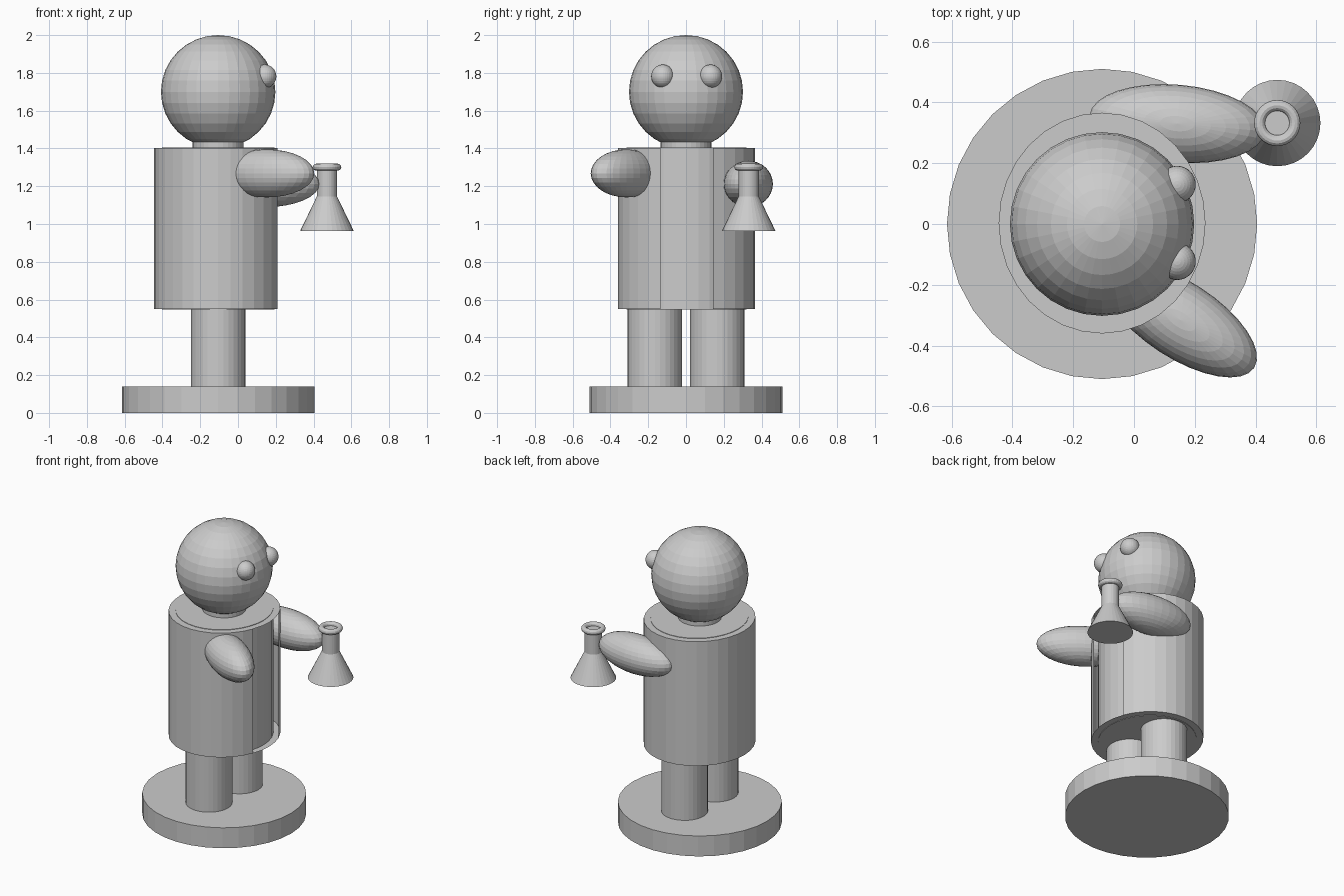
import bpy, bmesh, math

if "Cube" in bpy.data.objects:
    bpy.data.objects.remove(bpy.data.objects["Cube"])

AXIS = -0.105  # the figure stands a little left of the origin and looks along +x

grey = bpy.data.materials.new("plain grey")
grey.diffuse_color = (0.6, 0.6, 0.6, 1)
grey.use_nodes = True
grey.node_tree.nodes["Principled BSDF"].inputs["Base Color"].default_value = grey.diffuse_color


def finish(name):
    ob = bpy.context.object
    ob.name = name
    ob.data.materials.append(grey)
    return ob


def cyl(name, x, y, r, z0, z1, r_top=None, ry=None, sides=32):
    """Upright cylinder or cone frustum, optionally oval."""
    bpy.ops.mesh.primitive_cone_add(
        vertices=sides, radius1=r, radius2=r if r_top is None else r_top,
        depth=z1 - z0, location=(x, y, (z0 + z1) / 2))
    ob = finish(name)
    if ry:
        ob.scale.y = ry / r
    return ob


def ball(name, loc, size, yaw=0, lay=False):
    """Ellipsoid; lay puts the poles along its long x axis."""
    bpy.ops.mesh.primitive_uv_sphere_add(segments=32, ring_count=16, radius=1, location=loc)
    ob = finish(name)
    if lay:
        ob.scale = (size[2], size[1], size[0])
        ob.rotation_euler = (0, math.pi / 2, math.radians(yaw))
    else:
        ob.scale = size
        ob.rotation_euler.z = math.radians(yaw)
    return ob


# Stand and legs
cyl("stand", AXIS, 0, 0.51, 0, 0.14)
for side, label in ((-1, "right"), (1, "left")):
    cyl(label + "_leg", AXIS, side * 0.165, 0.145, 0.13, 0.56)

# Oval body inside a thin coat that is open at the front
cyl("body", AXIS, 0.003, 0.297, 0.547, 1.406, ry=0.318)
coat = cyl("coat", AXIS, 0.003, 0.34, 0.55, 1.403, ry=0.363)
bm = bmesh.new()
bm.from_mesh(coat.data)
gap = [f for f in bm.faces if abs(f.normal.z) < 0.5
       and abs(math.atan2(f.normal.y, f.normal.x)) < math.radians(22.5)]
bmesh.ops.delete(bm, geom=gap, context='FACES_ONLY')
bm.to_mesh(coat.data)
bm.free()

# Neck, head and eyes
cyl("neck", AXIS, 0, 0.135, 1.39, 1.5)
ball("head", (AXIS, 0, 1.70), (0.303, 0.302, 0.30))
for y, label in ((-0.123, "right"), (0.13, "left")):
    ball(label + "_eye", (0.142, y, 1.782), (0.061, 0.061, 0.062))

# Arms
ball("right_arm", (0.152, -0.315, 1.268), (0.29, 0.125, 0.127), -33)
ball("left_arm", (0.142, 0.33, 1.212), (0.29, 0.128, 0.123), -5)

# Flask held in the left hand: cone, neck and rolled lip
FX, FY = 0.471, 0.332
cyl("flask_cone", FX, FY, 0.142, 0.963, 1.145, r_top=0.054)
cyl("flask_neck", FX, FY, 0.054, 1.14, 1.298)
bpy.ops.mesh.primitive_torus_add(
    major_segments=32, minor_segments=12, major_radius=0.058,
    minor_radius=0.018, location=(FX, FY, 1.301))
finish("flask_lip")
